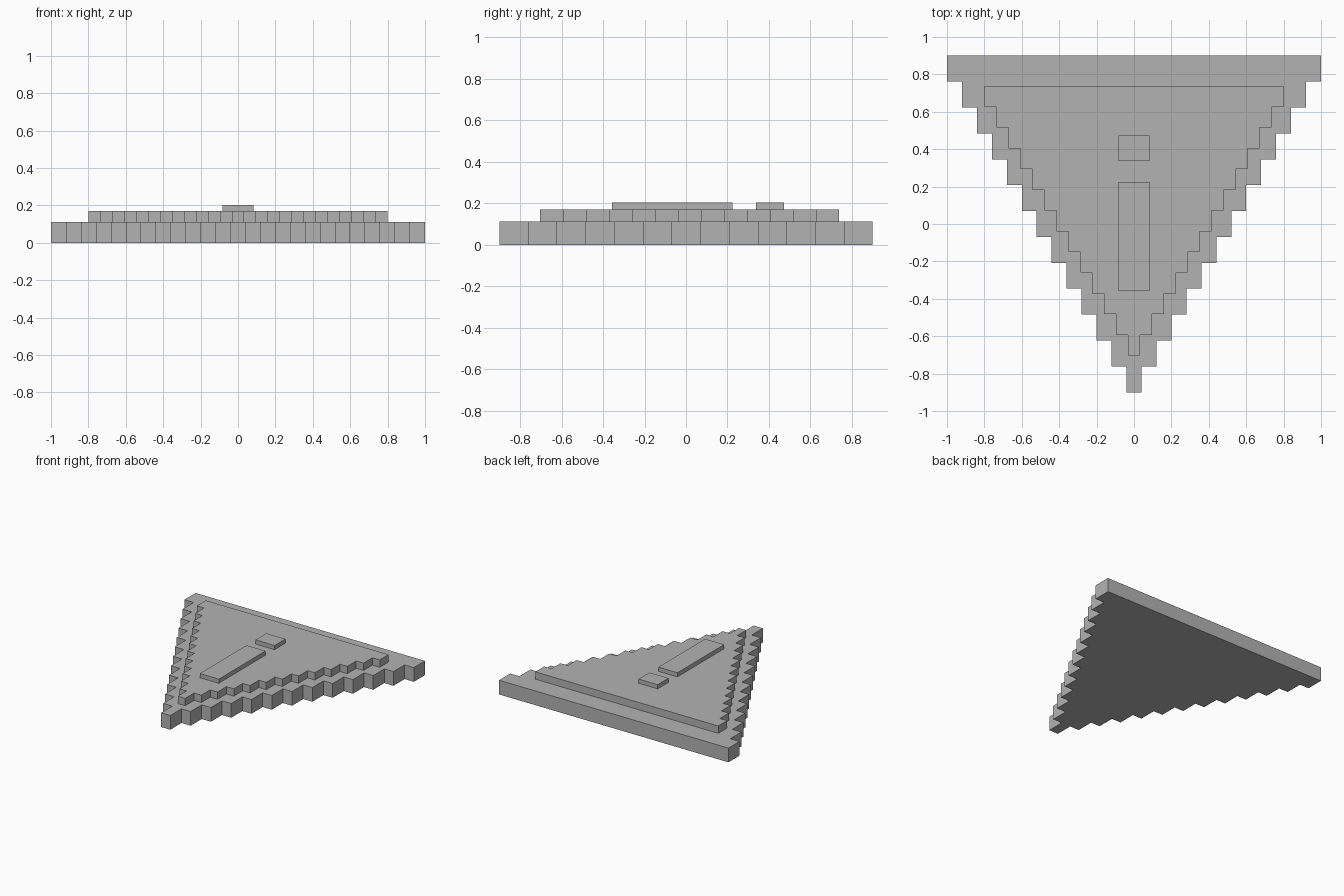
import bpy
import bmesh

if "Cube" in bpy.data.objects:
    bpy.data.objects.remove(bpy.data.objects["Cube"], do_unlink=True)

# Single flat grey
grey = bpy.data.materials.new("stone_grey")
grey.use_nodes = True
colour = (0.45, 0.45, 0.45, 1)
grey.diffuse_color = colour
grey.node_tree.nodes["Principled BSDF"].inputs["Base Color"].default_value = colour


def prism(name, outline, z0, z1):
    """Extrude a counter-clockwise plan outline from z0 to z1."""
    bm = bmesh.new()
    low = [bm.verts.new((x, y, z0)) for x, y in outline]
    high = [bm.verts.new((x, y, z1)) for x, y in outline]
    bm.faces.new(low[::-1])
    bm.faces.new(high)
    n = len(outline)
    for i in range(n):
        j = (i + 1) % n
        bm.faces.new((low[i], low[j], high[j], high[i]))
    bmesh.ops.recalc_face_normals(bm, faces=bm.faces)
    mesh = bpy.data.meshes.new(name)
    bm.to_mesh(mesh)
    bm.free()
    mesh.materials.append(grey)
    obj = bpy.data.objects.new(name, mesh)
    bpy.context.collection.objects.link(obj)
    return obj


def stepped_triangle(half_width, y0, y1, rows=13):
    """Plan outline of a triangle with stair-stepped sides, tip at the front."""
    dx = half_width / (rows - 0.5)
    dy = (y1 - y0) / rows
    right = []
    for i in range(rows):
        x = dx * (i + 0.5)
        right += [(x, y0 + dy * i), (x, y0 + dy * (i + 1))]
    return right + [(-x, y) for x, y in reversed(right)]


def rectangle(half_width, y0, y1):
    return [(-half_width, y0), (half_width, y0), (half_width, y1), (-half_width, y1)]


# Stepped layers
prism("base_slab", stepped_triangle(1.0, -0.9, 0.9), 0, 0.112)
prism("upper_slab", stepped_triangle(0.798, -0.704, 0.737), 0.112, 0.17)

# Raised mark on top: long bar and square dot
prism("long_bar", rectangle(0.083, -0.357, 0.225), 0.17, 0.203)
prism("square_dot", rectangle(0.083, 0.337, 0.472), 0.17, 0.203)
